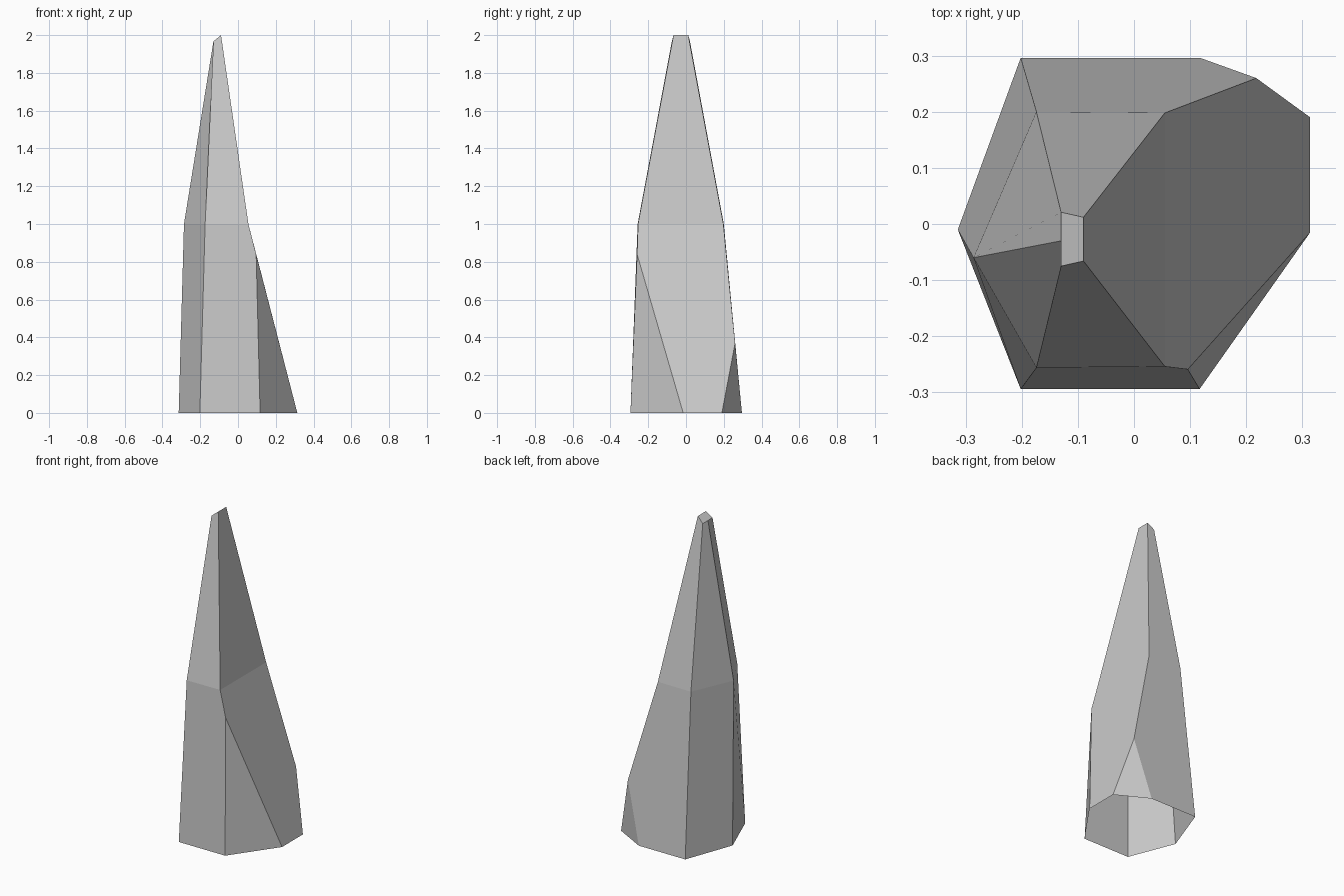
import bpy
import bmesh

old = bpy.data.objects.get("Cube")
if old:
    bpy.data.objects.remove(old, do_unlink=True)

# Single stone grey
stone = bpy.data.materials.new("stone_grey")
stone.use_nodes = True
grey = (0.59, 0.59, 0.59, 1)
stone.diffuse_color = grey
stone.node_tree.nodes["Principled BSDF"].inputs["Base Color"].default_value = grey

bm = bmesh.new()


def outline(coords, height):
    """Add the corners of one level, going round from the back."""
    return [bm.verts.new((x, y, height)) for x, y in coords]


# Levels of the spike
base = outline([(-0.202, 0.296), (0.118, 0.296), (0.314, 0.19), (0.314, -0.015),
                (0.117, -0.294), (-0.202, -0.294), (-0.314, -0.01)], 0)
shoulder = outline([(-0.174, 0.2), (0.055, 0.198), (0.055, -0.254),
                    (-0.174, -0.256), (-0.286, -0.06)], 1)
tip_low = outline([(-0.13, 0.021), (-0.13, -0.03), (-0.13, -0.075)], 1.967)
tip_high = outline([(-0.09, 0.012), (-0.09, -0.066)], 2)

# Points where the two corner chips run out on the sloping side
chip_back, = outline([(0.218, 0.26)], 0.37)
chip_front, = outline([(0.096, -0.259)], 0.84)

b0, b1, b2, b3, b4, b5, b6 = base
s_back, s_back_left, s_front_left, s_front, s_side = shoulder
t_back, t_side, t_front = tip_low
peak_back, peak_front = tip_high

facets = [
    # Lower facets, with the underside left open
    (b0, b1, chip_back, s_back_left, s_back),
    (b2, b3, chip_front, s_front_left, s_back_left, chip_back),
    (b4, b5, s_front, s_front_left, chip_front),
    (b5, b6, s_side, s_front),
    (b6, b0, s_back, s_side),
    # Corner chips
    (b1, b2, chip_back),
    (b3, b4, chip_front),
    # Upper facets
    (s_back, s_back_left, peak_back, t_back),
    (s_back_left, s_front_left, peak_front, peak_back),
    (s_front_left, s_front, t_front, peak_front),
    (s_front, s_side, t_side, t_front),
    (s_side, s_back, t_back, t_side),
    # Blunt tip
    (t_back, peak_back, peak_front, t_front, t_side),
]
for corners in facets:
    bm.faces.new(corners)
bmesh.ops.recalc_face_normals(bm, faces=bm.faces)

mesh = bpy.data.meshes.new("rock_spike")
bm.to_mesh(mesh)
bm.free()
mesh.materials.append(stone)
spike = bpy.data.objects.new("rock_spike", mesh)
bpy.context.collection.objects.link(spike)
